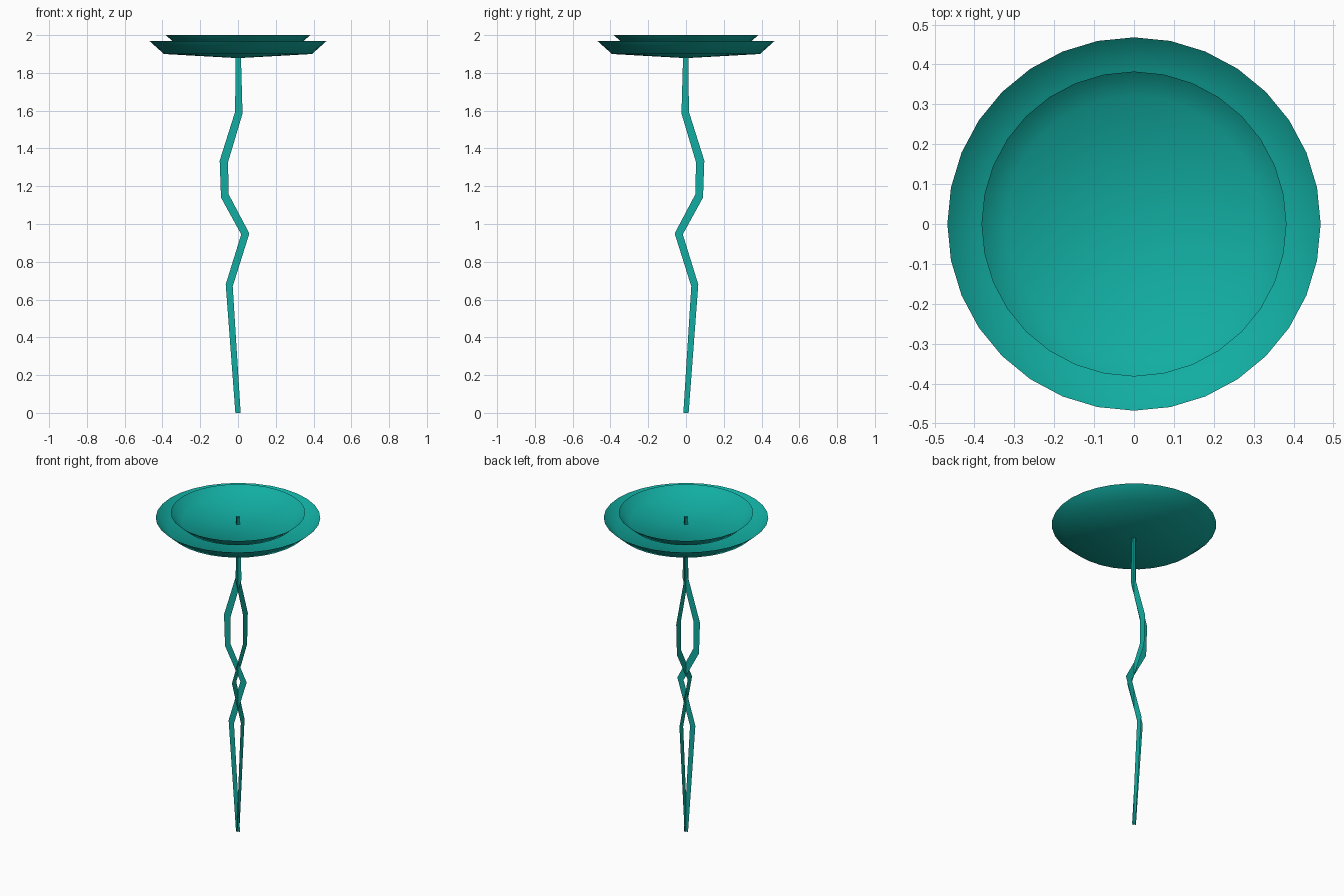
import bpy
import math

if "Cube" in bpy.data.objects:
    bpy.data.objects.remove(bpy.data.objects["Cube"])

teal = bpy.data.materials.new("teal")
teal.diffuse_color = (0.006, 0.42, 0.36, 1)
teal.use_nodes = True
teal.node_tree.nodes["Principled BSDF"].inputs["Base Color"].default_value = teal.diffuse_color


def make_object(name, verts, faces, smooth=False):
    mesh = bpy.data.meshes.new(name)
    mesh.from_pydata(verts, [], faces)
    mesh.materials.append(teal)
    for p in mesh.polygons:
        p.use_smooth = smooth
    mesh.update()
    obj = bpy.data.objects.new(name, mesh)
    bpy.context.collection.objects.link(obj)
    return obj


# Shallow open dish: flat cone in the middle, flared rim
def dish(name, scale, rim_z, sides=32):
    rings = [(0.392 * scale, rim_z - 0.068 * scale), (0.468 * scale, rim_z)]
    verts = [(0, 0, rim_z - 0.09 * scale)]
    for r, z in rings:
        for i in range(sides):
            a = 2 * math.pi * i / sides
            verts.append((r * math.cos(a), r * math.sin(a), z))
    faces = []
    for i in range(sides):
        a, b = 1 + i, 1 + (i + 1) % sides
        faces.append((0, a, b))
        faces.append((a, a + sides, b + sides, b))
    return make_object(name, verts, faces, smooth=True)


dish("outer_dish", 1.0, 1.968)
dish("inner_dish", 0.817, 2.0)

# Crooked stem outline: left offset, left height, right offset, right height
outline = [
    (-0.014, 0.0, 0.014, 0.0),
    (-0.065, 0.68, -0.028, 0.67),
    (0.017, 0.945, 0.06, 0.95),
    (-0.09, 1.14, -0.051, 1.16),
    (-0.097, 1.335, -0.052, 1.33),
    (-0.015, 1.595, 0.024, 1.585),
    (-0.013, 1.975, 0.013, 1.975),
]


# The stem is two flat strips crossing at right angles
def stem_strip(name, place):
    verts = []
    for l, lz, r, rz in outline:
        verts += [place(l, lz), place(r, rz)]
    faces = [(2 * i, 2 * i + 1, 2 * i + 3, 2 * i + 2) for i in range(len(outline) - 1)]
    return make_object(name, verts, faces)


stem_strip("stem_strip_wide", lambda u, z: (u, 0, z))
stem_strip("stem_strip_deep", lambda u, z: (0, -u, z))
